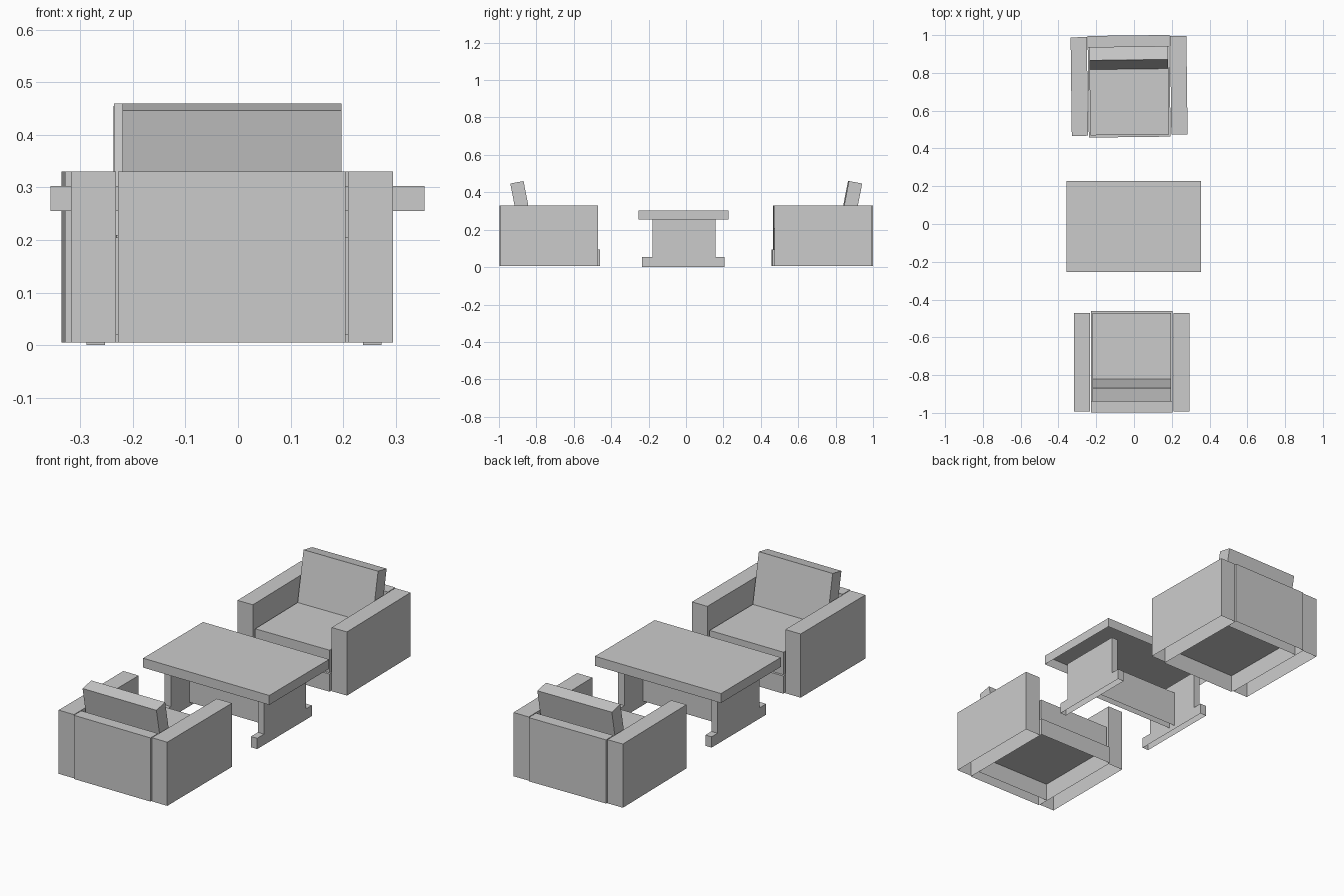
import bpy
import bmesh
from math import radians
from mathutils import Matrix, Vector

cube = bpy.data.objects.get("Cube")
if cube:
    bpy.data.objects.remove(cube, do_unlink=True)

# Single plain colour
grey = bpy.data.materials.new("plain grey")
grey.use_nodes = True
grey.diffuse_color = (0.6, 0.6, 0.6, 1)
grey.node_tree.nodes["Principled BSDF"].inputs["Base Color"].default_value = grey.diffuse_color


def box(name, x, y, z, place=Matrix()):
    """Hollow box without an underside, from (min, max) ranges."""
    bm = bmesh.new()
    bmesh.ops.create_cube(bm, size=1)
    under = [f for f in bm.faces if f.normal.z < -0.5]
    bmesh.ops.delete(bm, geom=under, context='FACES')
    for v in bm.verts:
        v.co = Vector([(a + b) / 2 + c * (b - a) for c, (a, b) in zip(v.co, (x, y, z))])
    bm.transform(place)
    mesh = bpy.data.meshes.new(name)
    bm.to_mesh(mesh)
    bm.free()
    mesh.materials.append(grey)
    obj = bpy.data.objects.new(name, mesh)
    bpy.context.collection.objects.link(obj)
    return obj


def armchair(name, x, y, turn):
    """Armchair facing -y before it is turned into place."""
    place = Matrix.Translation((x, y, 0)) @ Matrix.Rotation(radians(turn), 4, 'Z')
    half, inset = 0.2165, 0.2085
    floor, ledge, seat, top = 0.005, 0.095, 0.21, 0.33

    # Arms
    for side, (a, b) in (("left", (0.2205, 0.3065)), ("right", (-0.3065, -0.2205))):
        box(f"{name}_{side}_arm", (a, b), (-0.26, 0.262), (floor, top), place)

    # Back panel, low base and the slightly narrower seat on it
    box(f"{name}_back_panel", (-half, half), (0.208, 0.268), (floor, top), place)
    box(f"{name}_base", (-half, half), (-0.27, 0.208), (floor, ledge), place)
    box(f"{name}_seat", (-inset, inset), (-0.258, 0.208), (ledge, seat), place)

    # Leaning back cushion, pivoting on its lower front edge
    lean = place @ Matrix.Translation((0, 0.09, seat)) @ Matrix.Rotation(radians(-11), 4, 'X')
    box(f"{name}_back_cushion", (-inset, inset), (0, 0.072), (0, 0.255), lean)


armchair("front_chair", -0.0115, -0.73, 180)
armchair("back_chair", -0.026, 0.73, 0.7)

# Table
box("table_top", (-0.357, 0.355), (-0.255, 0.228), (0.255, 0.303))
for side, (a, b) in (("left", (0.238, 0.273)), ("right", (-0.288, -0.253))):
    box(f"table_{side}_leg", (a, b), (-0.18, 0.157), (0.055, 0.255))
    box(f"table_{side}_foot", (a, b), (-0.235, 0.205), (0, 0.055))
box("table_stretcher", (-0.253, 0.238), (-0.03, 0.005), (0.02, 0.205))
